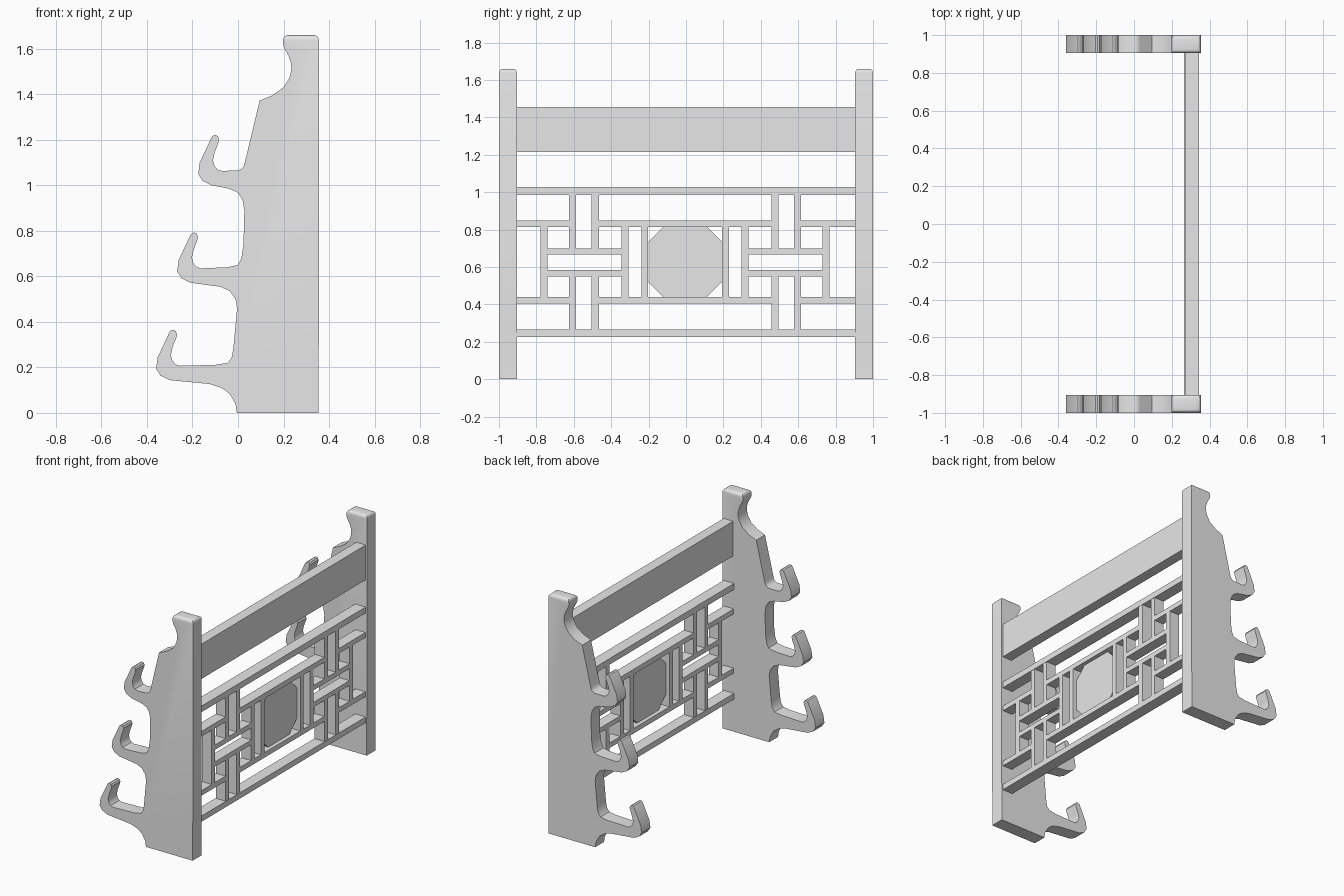
import bpy
import bmesh
import math
from mathutils import Matrix

cube = bpy.data.objects.get("Cube")
if cube:
    bpy.data.objects.remove(cube, do_unlink=True)

# One plain material for the whole rack
grey = bpy.data.materials.new("plain grey")
grey.use_nodes = True
colour = (0.8, 0.8, 0.8, 1)
grey.diffuse_color = colour
grey.node_tree.nodes["Principled BSDF"].inputs["Base Color"].default_value = colour


def finish(name, bm, smooth=False):
    """Turn a bmesh into a named, coloured object."""
    bmesh.ops.recalc_face_normals(bm, faces=bm.faces)
    mesh = bpy.data.meshes.new(name)
    bm.to_mesh(mesh)
    bm.free()
    mesh.materials.append(grey)
    obj = bpy.data.objects.new(name, mesh)
    bpy.context.collection.objects.link(obj)
    if smooth:
        bpy.ops.object.select_all(action='DESELECT')
        obj.select_set(True)
        bpy.context.view_layer.objects.active = obj
        bpy.ops.object.shade_smooth_by_angle(angle=math.radians(32))
    return obj


def bar(name, y_range, z_range, x_range):
    """Box given by its extent on each axis."""
    bm = bmesh.new()
    bmesh.ops.create_cube(bm, size=1)
    for v in bm.verts:
        for axis, (low, high) in enumerate((x_range, y_range, z_range)):
            v.co[axis] = low if v.co[axis] < 0 else high
    return finish(name, bm)


# Side post outline: back, head, then three hooks stepping forward and down
back_and_head = [(-.005, 0), (.353, 0), (.353, .25), (.355, .3), (.355, 1.66),
                 (.198, 1.66), (.198, 1.615), (.21, 1.59), (.222, 1.57), (.232, 1.54),
                 (.235, 1.51), (.226, 1.473), (.2, 1.43), (.15, 1.395), (.095, 1.372)]
hook_tip = [(-.07, 1.063), (-.09, 1.069), (-.103, 1.085), (-.11, 1.11), (-.103, 1.143),
            (-.086, 1.187), (-.083, 1.203), (-.089, 1.216), (-.1, 1.221),
            (-.111, 1.217), (-.118, 1.207), (-.168, 1.1), (-.175, 1.05),
            (-.156, 1.02), (-.116, 1.0)]
hook_roots = [
    ([(.03, 1.1), (.025, 1.083), (.015, 1.072), (0, 1.066)],
     [(-.037, .985), (0, .967), (.02, .936), (.028, .89)]),
    ([(.024, .74), (.015, .68), (0, .65), (-.046, .64)],
     [(-.077, .554), (-.037, .536), (-.011, .5), (-.004, .46)]),
    ([(-.02, .286), (-.028, .242), (-.046, .22), (-.1, .211)],
     [(-.125, .127), (-.072, .11), (-.037, .084), (-.011, .04)]),
]
outline = list(back_and_head)
for step, (upper, lower) in enumerate(hook_roots):
    outline += upper
    outline += [(x - .0925 * step, z - .428 * step) for x, z in hook_tip]
    outline += lower

POST_IN, POST_OUT = .904, 1.0


def side_post(name, side):
    bm = bmesh.new()
    face = bm.faces.new([bm.verts.new((x, side * POST_IN, z)) for x, z in outline])
    result = bmesh.ops.extrude_face_region(bm, geom=[face])
    moved = [g for g in result["geom"] if isinstance(g, bmesh.types.BMVert)]
    bmesh.ops.translate(bm, verts=moved, vec=(0, side * (POST_OUT - POST_IN), 0))
    # Soften the edges around the top of the head
    top = max(z for x, z in outline) - .001
    rim = [e for e in bm.edges if all(v.co.z > top for v in e.verts)]
    bmesh.ops.bevel(bm, geom=rim, offset=.022, segments=4, profile=.5, affect='EDGES')
    finish(name, bm, smooth=True)


side_post("front_post", -1)
side_post("back_post", 1)

# Long rails and wide top beam between the posts
span = (-POST_IN, POST_IN)
depth = (.265, .345)
bar("top_beam", span, (1.215, 1.456), (.272, .345))
bar("upper_rail", span, (.985, 1.027), depth)
bar("lower_rail", span, (.226, .266), depth)

# Lattice, mirrored about its own centre line
CENTRE = -.005
LOW, HIGH = (.405, .44), (.815, .85)
lattice_depth = (.268, .343)
for label, z in (("lower", LOW), ("upper", HIGH)):
    bar(label + "_lattice_middle", (CENTRE - .465, CENTRE + .465), z, lattice_depth)


def mirrored_bar(name, near, far, z_range):
    bar(name + "_front", (CENTRE - far, CENTRE - near), z_range, lattice_depth)
    bar(name + "_back", (CENTRE + near, CENTRE + far), z_range, lattice_depth)


for name, near, far in (("panel_upright", .197, .234),
                        ("inner_upright", .302, .34),
                        ("outer_upright", .735, .773)):
    mirrored_bar(name, near, far, (LOW[1], HIGH[0]))
for name, near, far in (("near_strut", .461, .499), ("far_strut", .583, .62)):
    mirrored_bar("upper_" + name, near, far, (.70, .985))
    mirrored_bar("lower_" + name, near, far, (.266, .55))
mirrored_bar("upper_cross_bar", .34, .735, (.666, .70))
mirrored_bar("lower_cross_bar", .34, .735, (.55, .583))

# Short outer pieces reaching from the far struts to the posts
for label, z in (("lower", LOW), ("upper", HIGH)):
    bar(label + "_lattice_end_front", (-POST_IN, CENTRE - .583), z, lattice_depth)
    bar(label + "_lattice_end_back", (CENTRE + .583, POST_IN), z, lattice_depth)

# Thin eight-sided centre panel set inside the lattice
bm = bmesh.new()
bmesh.ops.create_cone(bm, cap_ends=True, segments=8, radius1=.233, radius2=.233, depth=.02,
                      matrix=Matrix.Translation((.306, CENTRE, .6275))
                      @ Matrix.Rotation(math.pi / 2, 4, 'Y')
                      @ Matrix.Rotation(math.pi / 8, 4, 'Z'))
finish("centre_panel", bm)
